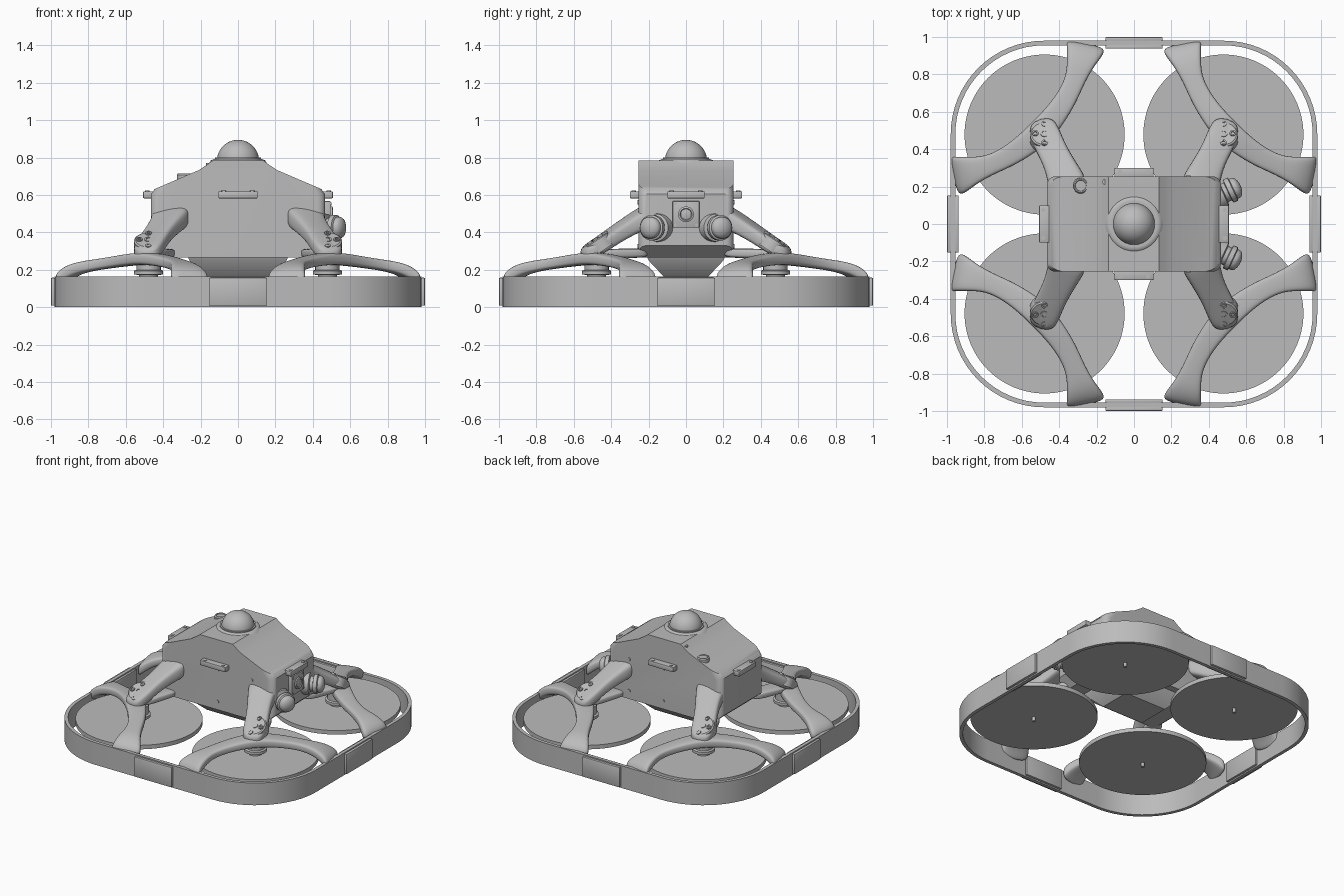
import bpy, bmesh, math
from mathutils import Vector, Matrix

if "Cube" in bpy.data.objects:
    bpy.data.objects.remove(bpy.data.objects["Cube"])

GREY = (0.5, 0.5, 0.5, 1)
mat = bpy.data.materials.new("mid_grey")
mat.use_nodes = True
mat.diffuse_color = GREY
mat.node_tree.nodes["Principled BSDF"].inputs["Base Color"].default_value = GREY


def finish(name, bm, mirror=(False, False), smooth=True, subsurf=0):
    bmesh.ops.recalc_face_normals(bm, faces=bm.faces)
    me = bpy.data.meshes.new(name)
    bm.to_mesh(me)
    bm.free()
    ob = bpy.data.objects.new(name, me)
    bpy.context.collection.objects.link(ob)
    me.materials.append(mat)
    if subsurf:
        me.shade_smooth()
        ob.modifiers.new("round", 'SUBSURF').levels = subsurf
        ob.modifiers["round"].render_levels = subsurf
    elif smooth:
        bpy.ops.object.select_all(action='DESELECT')
        ob.select_set(True)
        bpy.context.view_layer.objects.active = ob
        bpy.ops.object.shade_smooth_by_angle(angle=math.radians(35))
    if any(mirror):
        m = ob.modifiers.new("mirror", 'MIRROR')
        m.use_axis = (mirror[0], mirror[1], False)
        m.use_mirror_merge = False
    return ob


def skin(bm, loops, closed=False):
    """Bridge equal-length loops of points, then cap or close them."""
    rows = [[bm.verts.new(p) for p in loop] for loop in loops]
    n = len(rows[0])
    pairs = list(zip(rows, rows[1:])) + ([(rows[-1], rows[0])] if closed else [])
    for a, b in pairs:
        for i in range(n):
            bm.faces.new((a[i], a[(i + 1) % n], b[(i + 1) % n], b[i]))
    if not closed:
        bm.faces.new(rows[0])
        bm.faces.new(rows[-1])


def lathe(name, centre, axis, profile, seg=32, mirror=(False, False)):
    """Turn (radius, height) points around an axis."""
    turn = Vector((0, 0, 1)).rotation_difference(Vector(axis)).to_matrix()
    bm = bmesh.new()
    skin(bm, [[Vector(centre) + turn @ Vector((r * math.cos(t), r * math.sin(t), h))
               for t in (math.tau * i / seg for i in range(seg))] for r, h in profile])
    return finish(name, bm, mirror)


def box(name, lo, hi, bevel=0.008, mirror=(False, False), spin=0):
    lo, hi = Vector(lo), Vector(hi)
    bm = bmesh.new()
    bmesh.ops.create_cube(bm, size=1, matrix=Matrix.Translation((lo + hi) / 2)
                          @ Matrix.Diagonal((*(hi - lo), 1)))
    bmesh.ops.bevel(bm, geom=bm.edges[:], offset=bevel, segments=2, affect='EDGES', profile=0.5)
    bm.transform(Matrix.Rotation(spin, 4, 'Z'))
    return finish(name, bm, mirror)


def limb(name, path, mirror):
    """Sweep a rounded section along (x, y, z, half_width, half_height) stations."""
    pts = [Vector(p[:3]) for p in path]
    loops = []
    for i, (x, y, z, w, h) in enumerate(path):
        along = pts[min(i + 1, len(pts) - 1)] - pts[max(i - 1, 0)]
        side = Vector((along.y, -along.x, 0)).normalized()
        loops.append([pts[i] + side * w * u + Vector((0, 0, h * v)) for u, v in
                      ((1, .6), (.8, 1), (-.8, 1), (-1, .6), (-1, -.6), (-.8, -1), (.8, -1), (1, -.6))])
    bm = bmesh.new()
    skin(bm, loops)
    return finish(name, bm, mirror, subsurf=2)


def rounded_square(half, radius, z, n=16):
    c = half - radius
    out = []
    for k, (sx, sy) in enumerate(((1, 1), (-1, 1), (-1, -1), (1, -1))):
        for i in range(n + 1):
            t = math.pi / 2 * (k + i / n)
            out.append((sx * c + radius * math.cos(t), sy * c + radius * math.sin(t), z))
    return out


ALL = (True, True)
MX, MY = (True, False), (False, True)

# Outer guard ring
bm = bmesh.new()
skin(bm, [rounded_square(0.98, 0.5, 0.0), rounded_square(0.98, 0.5, 0.165),
          rounded_square(0.955, 0.475, 0.165), rounded_square(0.955, 0.475, 0.0)], closed=True)
finish("guard_ring", bm)

# Joining plates with screws on the four sides
for k, side in enumerate(("front", "left", "back", "right")):
    a = k * math.pi / 2
    rot = Matrix.Rotation(a, 3, 'Z')
    box(side + "_outer_plate", (-0.153, -1.0, 0.008), (0.153, -0.978, 0.158), 0.006, spin=a)
    box(side + "_inner_plate", (-0.153, -0.957, 0.008), (0.153, -0.937, 0.158), 0.006, spin=a)
    for x in (-0.107, 0.107):
        for z in (0.035, 0.135):
            lathe(side + "_plate_screw", rot @ Vector((x, -0.998, z)), rot @ Vector((0, -1, 0)),
                  [(0.011, 0), (0.011, 0.002), (0.006, 0.002), (0.006, 0)], 16)

# Rotor discs, shafts and motors
lathe("rotor_disc", (0.478, 0.478, 0), (0, 0, 1), [(0.428, 0.125), (0.428, 0.155)], 96, ALL)
lathe("rotor_shaft", (0.478, 0.478, 0), (0, 0, 1), [(0.012, 0.095), (0.012, 0.2)], 16, ALL)
lathe("motor", (0.478, 0.478, 0), (0, 0, 1),
      [(0.05, 0.155), (0.05, 0.172), (0.078, 0.175), (0.078, 0.195), (0.065, 0.2), (0.065, 0.26)], 32, ALL)

# Curved guard arms from ring to motor to ring
half = [(0.255, 0.968, 0.125, 0.11, 0.045), (0.262, 0.93, 0.165, 0.10, 0.045),
        (0.285, 0.87, 0.205, 0.078, 0.035), (0.31, 0.78, 0.224, 0.052, 0.03),
        (0.36, 0.67, 0.24, 0.056, 0.03), (0.43, 0.57, 0.255, 0.064, 0.033)]
arm = half + [(0.495, 0.495, 0.26, 0.07, 0.034)] + [(y, x, *rest) for x, y, *rest in reversed(half)]
limb("guard_arm", arm, ALL)

# Struts from body to motor mounts, with a lower brace
limb("upper_strut", [(0.35, 0.18, 0.5, 0.12, 0.07), (0.37, 0.26, 0.462, 0.092, 0.06),
                     (0.43, 0.38, 0.388, 0.076, 0.048), (0.478, 0.478, 0.318, 0.086, 0.05),
                     (0.50, 0.565, 0.285, 0.062, 0.03)], ALL)
limb("lower_brace", [(0.37, 0.2, 0.29, 0.06, 0.026), (0.42, 0.33, 0.288, 0.055, 0.026),
                     (0.478, 0.5, 0.284, 0.07, 0.026)], ALL)
tilt = Vector((0, 0.55, 0.835))
mount = Vector((0.478, 0.478, 0.352))
lathe("motor_mount", mount, tilt, [(0.078, -0.06), (0.078, 0.004), (0.07, 0.01)], 32, ALL)
lathe("mount_hub", mount, tilt, [(0.022, 0), (0.022, 0.016), (0.013, 0.016), (0.013, 0.008)], 20, ALL)
for dx, dy in ((0.05, 0), (-0.05, 0), (0, 0.05), (0, -0.05)):
    lathe("mount_screw", mount + Vector((dx, dy, -dy * 0.66)), tilt,
          [(0.017, 0), (0.017, 0.018), (0.009, 0.018), (0.009, 0.01)], 16, ALL)

# Main body: gabled profile with rounded upright corners
outline = [(0.39, 0.265), (0.465, 0.33), (0.465, 0.605), (0.445, 0.632), (0.21, 0.733),
           (0.165, 0.762), (0.135, 0.785)]
outline += [(-x, z) for x, z in reversed(outline)]
bm = bmesh.new()
skin(bm, [[(x, y, z) for x, z in outline] for y in (-0.255, 0.255)])
upright = [e for e in bm.edges if all(abs(v.co.x) > 0.44 for v in e.verts)
           and abs(e.verts[0].co.y - e.verts[1].co.y) < 0.01]
bmesh.ops.bevel(bm, geom=upright, offset=0.045, segments=5, affect='EDGES', profile=0.5)
finish("body_shell", bm)

# Tapered belly
bm = bmesh.new()
skin(bm, [[(sx * w, sy * d, z) for sx, sy in ((1, 1), (-1, 1), (-1, -1), (1, -1))]
          for w, d, z in ((0.27, 0.21, 0.275), (0.26, 0.2, 0.25), (0.17, 0.12, 0.165))])
finish("belly", bm)

# Mounting tabs with bolts around the body
box("side_tab", (-0.105, 0.24, 0.582), (0.105, 0.3, 0.62), 0.006, MY)
box("end_tab", (0.44, -0.1, 0.582), (0.508, 0.1, 0.62), 0.006, MX)
lathe("side_tab_bolt", (0.075, 0.28, 0.618), (0, 0, 1), [(0.012, 0), (0.012, 0.006)], 16, ALL)
lathe("end_tab_bolt", (0.485, 0.075, 0.618), (0, 0, 1), [(0.012, 0), (0.012, 0.006)], 16, ALL)
for x in (0.01, 0.29):
    for z in (0.325, 0.56):
        lathe("body_bolt", (x, 0.253, z), (0, 1, 0), [(0.012, 0), (0.012, 0.006)], 16, MY)

# Dome on its collar
lathe("dome_collar", (0, 0, 0), (0, 0, 1), [(0.19, 0.73), (0.165, 0.755), (0.145, 0.785), (0.13, 0.792),
                                            (0.122, 0.792), (0.122, 0.8), (0.113, 0.8)], 48)
dome = [(0.112 * math.cos(t), 0.785 + 0.11 * math.sin(t)) for t in (math.pi / 2 * i / 12.1 for i in range(13))]
lathe("sensor_dome", (0, 0, 0), (0, 0, 1), dome, 48)

# Roof button and port
lathe("roof_button", (-0.285, 0.205, 0), (0, 0, 1),
      [(0.042, 0.64), (0.042, 0.708), (0.036, 0.715), (0.03, 0.715), (0.028, 0.71)], 24)
lathe("roof_pin", (-0.157, 0.225, 0), (0, 0, 1), [(0.013, 0.72), (0.013, 0.77)], 16)

# Centre camera
box("camera_block", (0.45, -0.072, 0.425), (0.495, 0.072, 0.568), 0.006)
lathe("camera_lens", (0.49, 0, 0.497), (1, 0, 0),
      [(0.042, 0), (0.042, 0.014), (0.032, 0.018), (0.028, 0.012), (0.012, 0.016)], 32)
for y in (-0.057, 0.057):
    for z in (0.44, 0.553):
        lathe("camera_screw", (0.494, y, z), (1, 0, 0), [(0.008, 0), (0.008, 0.005)], 12)

# Splayed wide-angle cameras
lathe("wide_camera", (0.45, 0.15, 0.425), (0.9, 0.42, 0),
      [(0.08, -0.04), (0.074, 0.03), (0.052, 0.036), (0.052, 0.056), (0.068, 0.06), (0.068, 0.085),
       (0.058, 0.09), (0.058, 0.105), (0.05, 0.118), (0.03, 0.128), (0.01, 0.132)], 40, MY)
